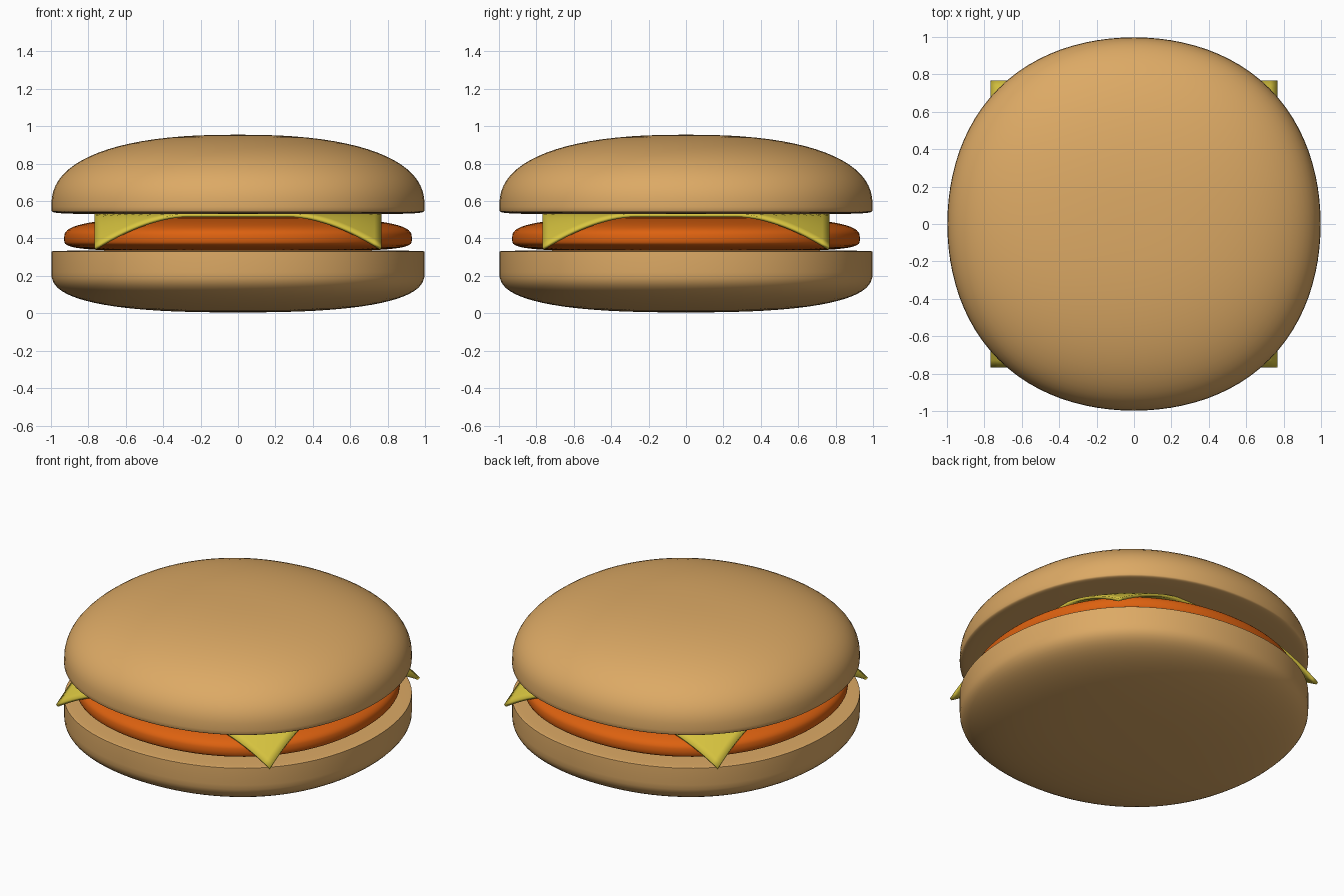
import bpy, bmesh
from math import sin, cos, pi, hypot

if "Cube" in bpy.data.objects:
    bpy.data.objects.remove(bpy.data.objects["Cube"])

SEGS = 96


def material(name, color):
    m = bpy.data.materials.new(name)
    m.diffuse_color = (*color, 1)
    m.use_nodes = True
    m.node_tree.nodes["Principled BSDF"].inputs["Base Color"].default_value = m.diffuse_color
    return m


bread = material("bread", (0.72, 0.40, 0.13))
meat = material("meat", (0.72, 0.12, 0.005))
dairy = material("dairy", (0.68, 0.55, 0.05))


def finish(bm, name, mat):
    bmesh.ops.recalc_face_normals(bm, faces=bm.faces)
    me = bpy.data.meshes.new(name)
    bm.to_mesh(me)
    bm.free()
    me.materials.append(mat)
    ob = bpy.data.objects.new(name, me)
    bpy.context.collection.objects.link(ob)
    bpy.context.view_layer.objects.active = ob
    ob.select_set(True)
    bpy.ops.object.shade_smooth_by_angle(angle=0.7)
    ob.select_set(False)
    return ob


def arc(radius, z, height, power, steps=20):
    """Superellipse quarter from the rim (radius, z) to the axis (0, z + height)."""
    e = 2 / power
    return [(radius * cos(i / steps * pi / 2) ** e, z + height * sin(i / steps * pi / 2) ** e)
            for i in range(steps)] + [(0, z + height)]


def round_part(name, mat, radius, lower, upper):
    """Slightly squarish round body; lower and upper are (rim z, height, power)."""
    low, up = arc(radius, *lower), arc(radius, *upper)
    profile = low[::-1] + (up if lower[0] != upper[0] else up[1:])
    bm = bmesh.new()
    rings = []
    for r, z in profile[1:-1]:
        ring = []
        for i in range(SEGS):
            a = 2 * pi * i / SEGS
            k = r * (1 + 0.0135 * (1 - cos(4 * a)))
            ring.append(bm.verts.new((k * cos(a), k * sin(a), z)))
        rings.append(ring)
    for a, b in zip(rings, rings[1:]):
        for i in range(SEGS):
            j = (i + 1) % SEGS
            bm.faces.new((a[i], a[j], b[j], b[i]))
    for ring, (_, z) in ((rings[0], profile[0]), (rings[-1], profile[-1])):
        pole = bm.verts.new((0, 0, z))
        for i in range(SEGS):
            bm.faces.new((ring[i], ring[(i + 1) % SEGS], pole))
    return finish(bm, name, mat)


# Buns and patty
round_part("bottom_bun", bread, 0.998, (0.22, -0.215, 2.6), (0.32, 0.015, 12))
round_part("patty", meat, 0.93, (0.40, -0.07, 4), (0.40, 0.117, 3))
round_part("top_bun", bread, 0.998, (0.57, -0.04, 8), (0.57, 0.385, 2.4))

# Cheese slice with drooping corners
bm = bmesh.new()
bmesh.ops.create_grid(bm, x_segments=40, y_segments=40, size=0.768)
for v in bm.verts:
    r = hypot(v.co.x, v.co.y)
    v.co.z = 0.533 - 0.18 * (max(0, r - 0.82) / 0.266) ** 1.3
cheese = finish(bm, "cheese_slice", dairy)
solid = cheese.modifiers.new("thickness", 'SOLIDIFY')
solid.thickness = 0.018
solid.offset = -1 if cheese.data.polygons[0].normal.z > 0 else 1
